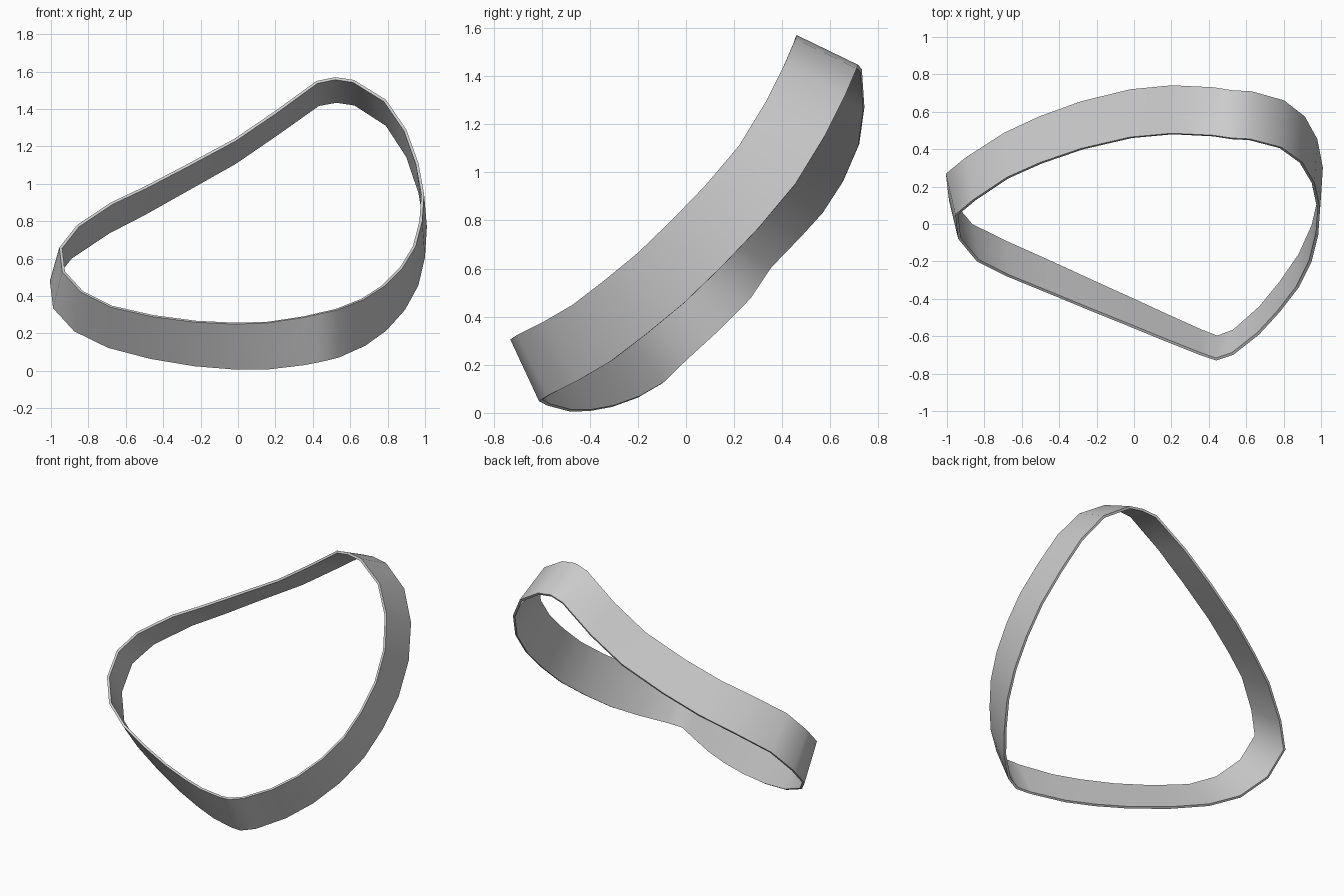
import bpy
import bmesh
from math import cos, sin, radians
from mathutils import Vector

default_cube = bpy.data.objects.get("Cube")
if default_cube:
    bpy.data.objects.remove(default_cube, do_unlink=True)

BAND_WIDTH = 0.283
BAND_THICKNESS = 0.015

# Upper rim of the band, from the back peak around its left side, front and right side
upper_rim = [
    (.52, .46, 1.57), (.62, .455, 1.555), (.79, .41, 1.45), (.9, .33, 1.29),
    (.965, .22, 1.11), (.995, .08, .945), (.985, -.06, .8), (.95, -.2, .665),
    (.88, -.34, .55), (.78, -.47, .45), (.67, -.59, .38), (.53, -.7, .325),
    (.44, -.73, .305), (.35, -.7, .285), (.15, -.62, .255), (-.02, -.55, .25),
    (-.23, -.465, .26), (-.46, -.37, .29), (-.68, -.28, .34), (-.84, -.2, .42),
    (-.94, -.08, .53), (-.955, .05, .66), (-.86, .13, .78), (-.68, .25, .9),
    (-.5, .33, .985), (-.28, .405, 1.1), (-.02, .465, 1.24), (.2, .485, 1.39),
    (.42, .475, 1.55),
]


def lower_rim_point(point):
    """Drop across the band; the slope flattens steadily from front to back."""
    x, y, z = point
    slope = radians(41 - 33 * y)
    flare = 0.015 * x + 0.12 * min(0, x + 0.65)
    return Vector((x + flare,
                   y + BAND_WIDTH * cos(slope),
                   z - BAND_WIDTH * sin(slope)))


def make_material(name, color):
    material = bpy.data.materials.new(name)
    material.use_nodes = True
    material.diffuse_color = color
    shader = next(node for node in material.node_tree.nodes
                  if node.type == "BSDF_PRINCIPLED")
    shader.inputs["Base Color"].default_value = color
    return material


# Closed ribbon between the two rims
bm = bmesh.new()
upper = [bm.verts.new(point) for point in upper_rim]
lower = [bm.verts.new(lower_rim_point(point)) for point in upper_rim]
count = len(upper)
for i in range(count):
    j = (i + 1) % count
    bm.faces.new((upper[i], upper[j], lower[j], lower[i]))

mesh = bpy.data.meshes.new("curved_band")
bm.to_mesh(mesh)
bm.free()
mesh.materials.append(make_material("plain grey", (0.6, 0.6, 0.6, 1)))

band = bpy.data.objects.new("curved_band", mesh)
bpy.context.collection.objects.link(band)
bpy.ops.object.select_all(action="DESELECT")
band.select_set(True)
bpy.context.view_layer.objects.active = band

# Wall thickness grows inwards
wall = band.modifiers.new("wall_thickness", "SOLIDIFY")
wall.thickness = BAND_THICKNESS
wall.offset = -1
wall.use_even_offset = True
bpy.ops.object.modifier_apply(modifier=wall.name)

# Smooth around the loop, crisp along the rims
bpy.ops.object.shade_smooth_by_angle(angle=radians(40))
